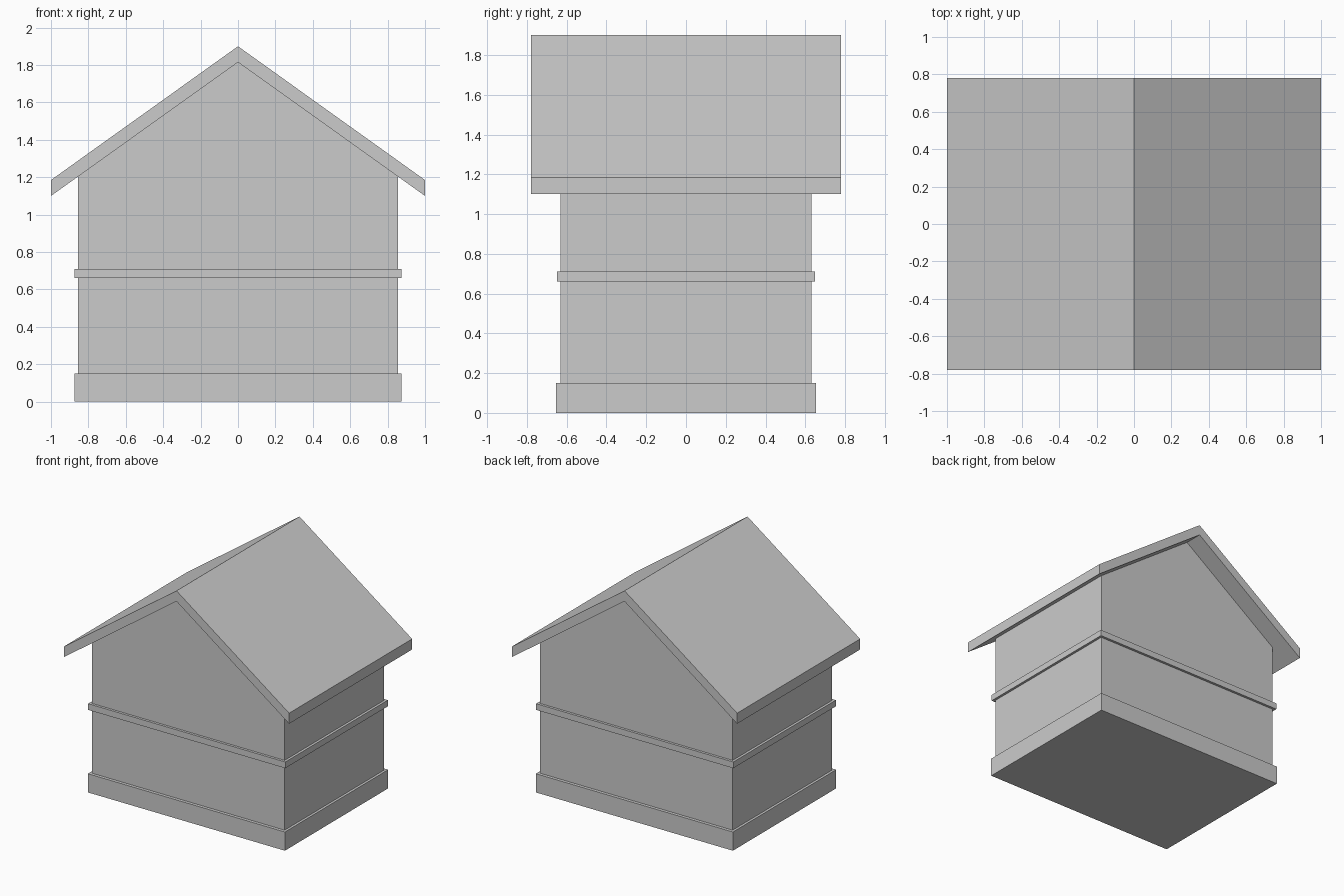
import bpy
import bmesh

old = bpy.data.objects.get("Cube")
if old:
    bpy.data.objects.remove(old, do_unlink=True)

grey = bpy.data.materials.new("plain_grey")
grey.use_nodes = True
colour = (0.6, 0.6, 0.6, 1)
grey.diffuse_color = colour
grey.node_tree.nodes["Principled BSDF"].inputs["Base Color"].default_value = colour


def extrude_profile(name, half_profile, half_depth):
    """Mirror a right-hand (x, z) outline across x = 0 and extrude it along y."""
    left = [(-x, z) for x, z in reversed(half_profile) if x > 0]
    bm = bmesh.new()
    verts = [bm.verts.new((x, -half_depth, z)) for x, z in half_profile + left]
    face = bm.faces.new(verts)
    result = bmesh.ops.extrude_face_region(bm, geom=[face])
    moved = [v for v in result["geom"] if isinstance(v, bmesh.types.BMVert)]
    bmesh.ops.translate(bm, verts=moved, vec=(0, 2 * half_depth, 0))
    bmesh.ops.recalc_face_normals(bm, faces=bm.faces)
    mesh = bpy.data.meshes.new(name)
    bm.to_mesh(mesh)
    bm.free()
    mesh.materials.append(grey)
    obj = bpy.data.objects.new(name, mesh)
    bpy.context.collection.objects.link(obj)
    return obj


def slab(name, half_width, half_depth, bottom, top):
    return extrude_profile(name, [(half_width, bottom), (half_width, top)], half_depth)


# Roof dimensions
eave_low, eave_high = 1.10, 1.185
ridge_low, ridge_high = 1.815, 1.90
wall_x, wall_y = 0.855, 0.63
wall_top = ridge_low - (ridge_low - eave_low) * wall_x

# Plinth and string course around the walls
slab("plinth", 0.875, 0.655, 0, 0.15)
slab("wall_band", 0.875, 0.65, 0.66, 0.71)

# Gabled walls
extrude_profile("walls", [(wall_x, 0.15), (wall_x, wall_top), (0, ridge_low)], wall_y)

# Overhanging pitched roof: outline runs along the underside, then over the top
roof = [(0, ridge_low), (1, eave_low), (1, eave_high), (0, ridge_high)]
extrude_profile("roof", roof, 0.78)
